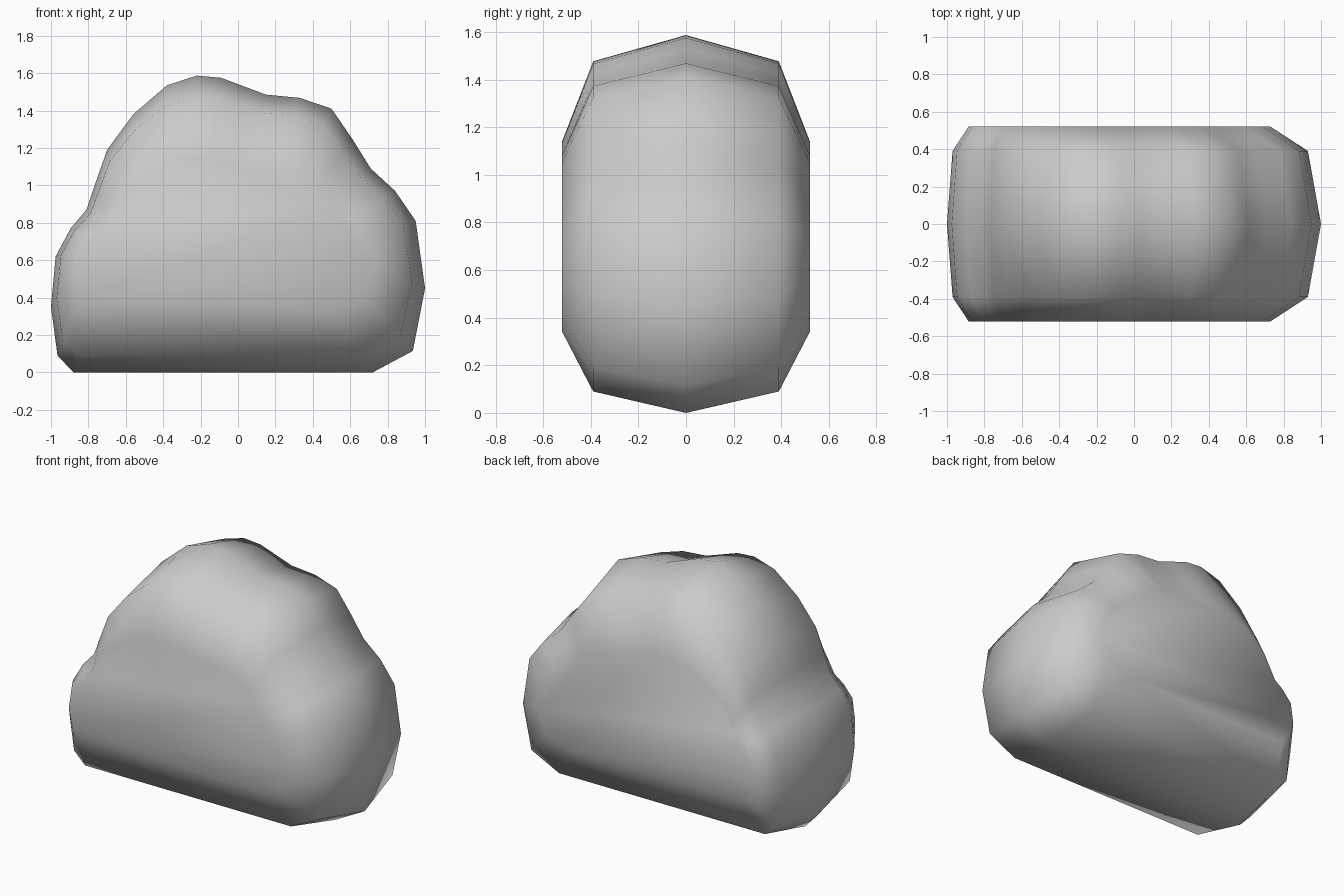
import bpy, bmesh

if "Cube" in bpy.data.objects:
    bpy.data.objects.remove(bpy.data.objects["Cube"])

# Lumpy outline of the boulder at its middle (x, z)
outline = [(-0.88, 0), (0.72, 0), (0.935, 0.115), (1, 0.45), (0.95, 0.81),
           (0.84, 0.97), (0.71, 1.09), (0.61, 1.25), (0.5, 1.41), (0.33, 1.468),
           (0.15, 1.485), (0.03, 1.53), (-0.09, 1.575), (-0.22, 1.587),
           (-0.38, 1.535), (-0.56, 1.38), (-0.70, 1.19), (-0.77, 0.99),
           (-0.81, 0.87), (-0.895, 0.77), (-0.975, 0.62), (-1, 0.35), (-0.965, 0.09)]

# Slices across the depth: y, x scale, z scale, z centre of scaling
mid = (0, 1, 1, 0.7)
inner = (0.39, 0.95, 0.874, 0.714)
outer = (0.52, 0.8075, 0.505, 0.687)
X_CENTRE = -0.4


def slice_ring(bm, section, side):
    y, sx, sz, zc = section
    return [bm.verts.new((X_CENTRE + (x - X_CENTRE) * sx, side * y, zc + (z - zc) * sz))
            for x, z in outline]


# Loft the slices and cap both sides
bm = bmesh.new()
rings = [slice_ring(bm, outer, -1), slice_ring(bm, inner, -1), slice_ring(bm, mid, 1),
         slice_ring(bm, inner, 1), slice_ring(bm, outer, 1)]
n = len(outline)
for a, b in zip(rings, rings[1:]):
    for i in range(n):
        j = (i + 1) % n
        bm.faces.new((a[i], a[j], b[j], b[i]))
bm.faces.new(rings[0])
bm.faces.new(rings[-1][::-1])
bmesh.ops.recalc_face_normals(bm, faces=bm.faces)
for f in bm.faces:
    f.smooth = True

mesh = bpy.data.meshes.new("boulder")
bm.to_mesh(mesh)
bm.free()
boulder = bpy.data.objects.new("boulder", mesh)
bpy.context.collection.objects.link(boulder)
